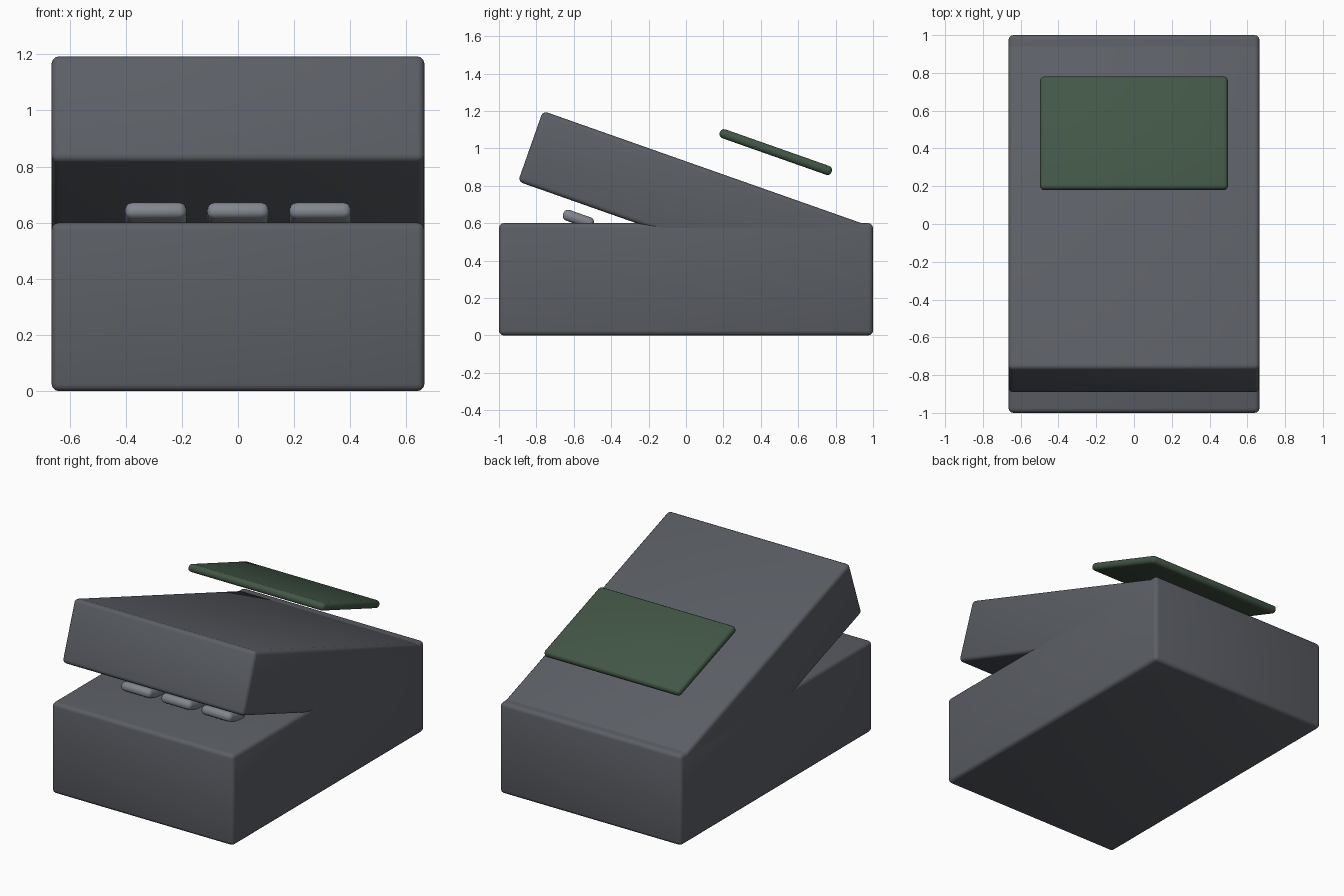
import bpy
from math import radians

if "Cube" in bpy.data.objects:
    bpy.data.objects.remove(bpy.data.objects["Cube"])

TILT = radians(-19.4)  # shared slope of lid, buttons and panel


def rounded_box(name, size, centre, colour, tilt=0.0, radius=0.025, segments=3):
    bpy.ops.mesh.primitive_cube_add(size=1, location=centre)
    ob = bpy.context.object
    ob.name = name
    ob.scale = size
    bpy.ops.object.transform_apply(location=False, rotation=False, scale=True)
    ob.rotation_euler.x = tilt
    bevel = ob.modifiers.new("rounded_edges", 'BEVEL')
    bevel.width = radius
    bevel.segments = segments
    bpy.ops.object.shade_smooth()
    ob.data.materials.append(colour)
    return ob


def paint(name, colour):
    mat = bpy.data.materials.new(name)
    mat.diffuse_color = colour
    mat.use_nodes = True
    mat.node_tree.nodes["Principled BSDF"].inputs["Base Color"].default_value = mat.diffuse_color
    return mat


slate = paint("slate_grey", (0.105, 0.113, 0.13, 1))
light = paint("light_grey", (0.22, 0.24, 0.27, 1))
green = paint("dark_green", (0.055, 0.095, 0.061, 1))

# Main housing
rounded_box("base_block", (1.328, 2.0, 0.6), (0, 0, 0.3), slate)

# Sloping upper body, sunk into the back of the base
rounded_box("tilted_upper_block", (1.328, 1.85, 0.40), (0, 0.041, 0.704), slate, TILT)

# Row of three buttons under the overhang
for i in (-1, 0, 1):
    rounded_box(f"button_{i + 2}", (0.22, 0.173, 0.06),
                (i * 0.293, -0.575, 0.622), light, TILT, 0.026)

# Green panel floating above the slope
rounded_box("green_panel", (0.995, 0.634, 0.05), (0, 0.48, 0.98), green, TILT, 0.022)
